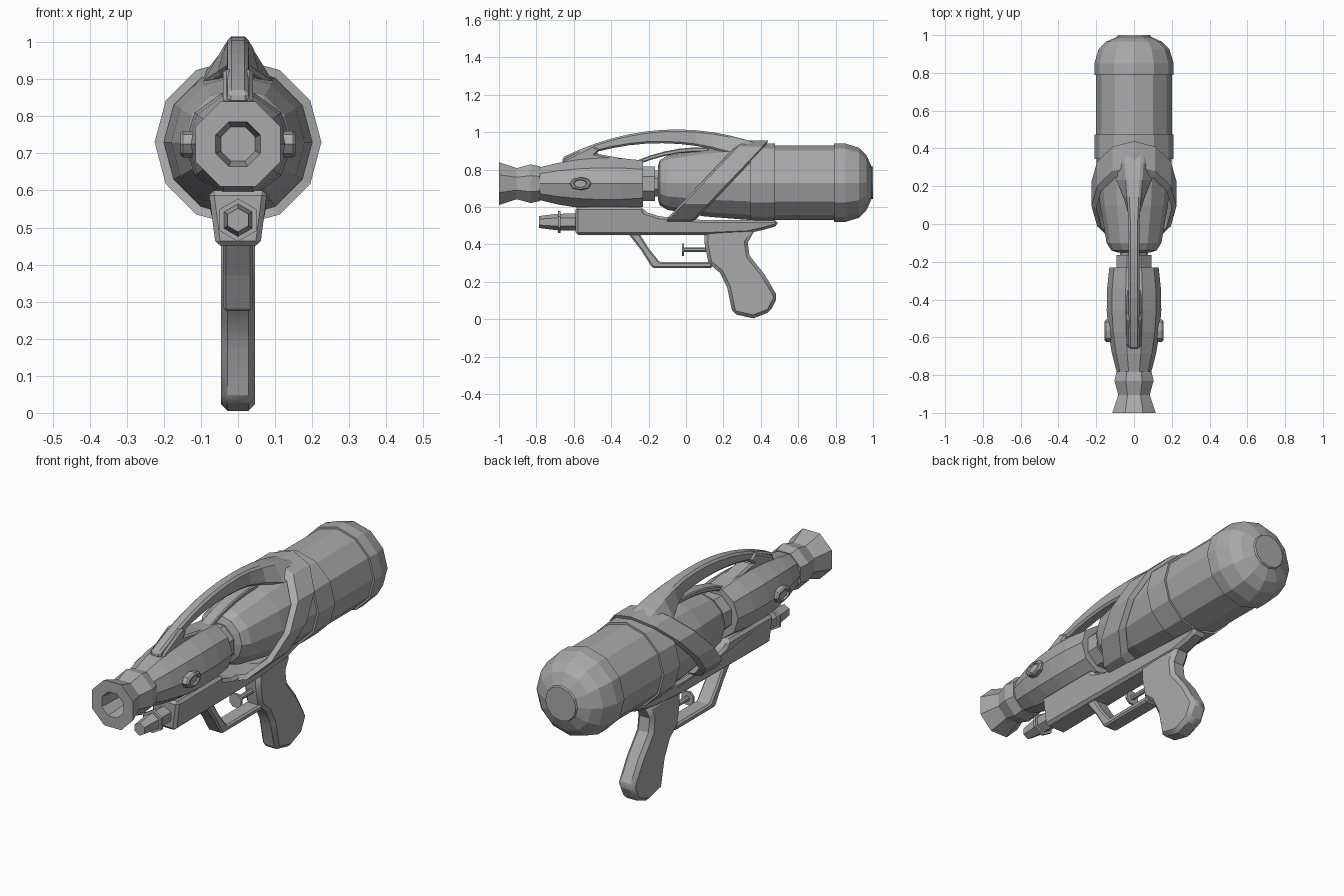
import bpy, bmesh, math

cube = bpy.data.objects.get("Cube")
if cube:
    bpy.data.objects.remove(cube, do_unlink=True)

colour = (.4, .4, .4, 1)
grey = bpy.data.materials.new("plain grey")
grey.use_nodes = True
grey.diffuse_color = colour
grey.node_tree.nodes["Principled BSDF"].inputs["Base Color"].default_value = colour


def skin(name, rings, bevel=0, caps=True):
    """Join matching rings of points into a surface, with optional end caps."""
    bm = bmesh.new()
    loops = [[bm.verts.new(point) for point in ring] for ring in rings]
    for near, far in zip(loops, loops[1:]):
        for i in range(len(near)):
            bm.faces.new((near[i - 1], near[i], far[i], far[i - 1]))
    if caps:
        bm.faces.new(loops[0])
        bm.faces.new(loops[-1])
    else:
        bmesh.ops.remove_doubles(bm, verts=bm.verts, dist=.0001)
    bmesh.ops.recalc_face_normals(bm, faces=bm.faces)
    mesh = bpy.data.meshes.new(name)
    bm.to_mesh(mesh)
    bm.free()
    mesh.materials.append(grey)
    obj = bpy.data.objects.new(name, mesh)
    bpy.context.collection.objects.link(obj)
    if bevel:
        chamfer = obj.modifiers.new("chamfer", "BEVEL")
        chamfer.width = bevel
        chamfer.segments = 1
        chamfer.limit_method = "ANGLE"
        chamfer.angle_limit = math.radians(40)
    return obj


def circle(sides, turn=0):
    """Unit circle points; turn shifts the corners by a part of one side."""
    angles = [math.tau * (i + turn) / sides for i in range(sides)]
    return [(math.cos(a), math.sin(a)) for a in angles]


def lathe(name, profile, height, sides, turn=0, lean=0, caps=True):
    """Turn (y, radius) points about a lengthwise axis; lean tilts the rings back."""
    return skin(name, [[(r * c, y + lean * r * s, height + r * s)
                        for c, s in circle(sides, turn)] for y, r in profile], caps=caps)


def slab(name, outline, half_width, bevel):
    """Give a side outline of (y, z) points a width that follows a rule."""
    return skin(name, [[(side * half_width(y, z), y, z) for y, z in outline]
                       for side in (-1, 1)], bevel)


def beam(name, start, end, steps, top, depth, top_half, base_half, bevel):
    """Sweep a four-sided section along y, with each size given by a rule."""
    rings = []
    for i in range(steps + 1):
        y = start + (end - start) * i / steps
        high, low = top(y), top(y) - depth(y)
        rings.append([(-base_half(y), y, low), (base_half(y), y, low),
                      (top_half(y), y, high), (-top_half(y), y, high)])
    return skin(name, rings, bevel)


# Water tank with collar and domed rear cap
tank_axis = .73
lathe("tank", [(-.15, .09), (-.14, .12), (-.1, .145), (.1, .18), (.35, .2), (.8, .2)],
      tank_axis, 12)
lathe("tank_collar", [(.345, .21), (.475, .21)], tank_axis, 12)
dome = [(.85 + .15 * math.sin(a), .21 * math.cos(a) ** .8)
        for a in [math.radians(d) for d in (0, 30, 50, 70)]]
lathe("tank_cap", [(.79, .21)] + dome + [(1, .085)], tank_axis, 12)

# Barrel with a swelling middle, flared hollow muzzle and joint to the tank
barrel_axis = .725
barrel_ys = [-.8 + .57 * i / 5 for i in range(6)]
lathe("barrel", [(y, .145 - .4 * (y + .42) ** 2) for y in barrel_ys], barrel_axis, 10)
lathe("muzzle", [(-.85, .05), (-1, .065), (-1, .124), (-.905, .09), (-.83, .112), (-.78, .1)],
      barrel_axis, 8, turn=.5)
lathe("tank_joint", [(-.24, .1), (-.165, .1), (-.165, .075), (-.13, .075)],
      barrel_axis, 8, turn=.5)

# Small lower nozzle with a flange
lathe("lower_nozzle", [(-.785, .032), (-.69, .044), (-.58, .045)], .52, 6, turn=.5)
lathe("lower_nozzle_flange", [(-.685, .058), (-.67, .058)], .52, 6, turn=.5)

# Underframe, wider at the top and narrowing to the rear
slab("underframe", [(-.59, .45), (-.59, .6), (-.23, .6), (-.22, .575), (-.14, .55), (.1, .53),
                    (.49, .53), (.49, .5), (.42, .48), (.33, .46), (.1, .45)],
     lambda y, z: .06 + .13 * (z - .45) - .06 * max(0, y), .014)

# Grip, guard and trigger
grip = slab("grip", [(.1, .48), (.1, .4), (.12, .3), (.18, .25), (.22, .17), (.25, .03),
                     (.36, .005), (.45, .04), (.49, .12), (.42, .24), (.34, .34),
                     (.33, .41), (.37, .48)], lambda y, z: .046, .018)
slab("trigger_guard", [(-.31, .46), (-.24, .37), (-.18, .275), (.14, .275), (.14, .305),
                       (-.14, .305), (-.2, .38), (-.25, .46)], lambda y, z: .04, .008)
lathe("trigger_pad", [(-.022, .036), (-.01, .036)], .373, 8, turn=.5)
lathe("trigger_rod", [(-.01, .013), (.11, .013)], .373, 8, turn=.5)

# Arched carrying handle that spreads over the tank at its rear
beam("handle", -.66, .41, 12,
     top=lambda y: 1.015 - .4 * (y + .05) ** 2,
     depth=lambda y: .08 + .07 * y,
     top_half=lambda y: .028 + .05 * max(0, y),
     base_half=lambda y: .03 + .45 * max(0, y - .08), bevel=.01)

# Handle foot along the barrel, and a thin rib rising to the handle
slab("handle_foot", [(-.66, .83), (-.64, .86), (-.5, .93), (-.46, .905), (-.48, .885),
                     (-.25, .845), (-.25, .8)], lambda y, z: .04, .01)
beam("handle_rib", -.27, .12, 5,
     top=lambda y: .92 - .6 * (y - .08) ** 2,
     depth=lambda y: .024,
     top_half=lambda y: .03,
     base_half=lambda y: .03, bevel=.005)

# Slanted strap around the tank
lathe("tank_strap", [(-.08, .2), (-.065, .225), (.065, .225), (.08, .2), (-.08, .2)],
      tank_axis, 12, lean=.95, caps=False).location.y = .16

# Oval boss with a shallow recess on each side of the barrel
for side, label in ((1, "left"), (-1, "right")):
    steps = [(.11, 1), (.148, 1), (.155, .85), (.155, .65), (.147, .55)]
    skin(label + "_barrel_boss",
         [[(side * x, -.565 + .06 * size * c, barrel_axis + .036 * size * s)
           for c, s in circle(8)] for x, size in steps])

# Soft shading on the grip
bpy.ops.object.select_all(action="DESELECT")
grip.select_set(True)
bpy.context.view_layer.objects.active = grip
bpy.ops.object.shade_smooth_by_angle(angle=math.radians(30))
